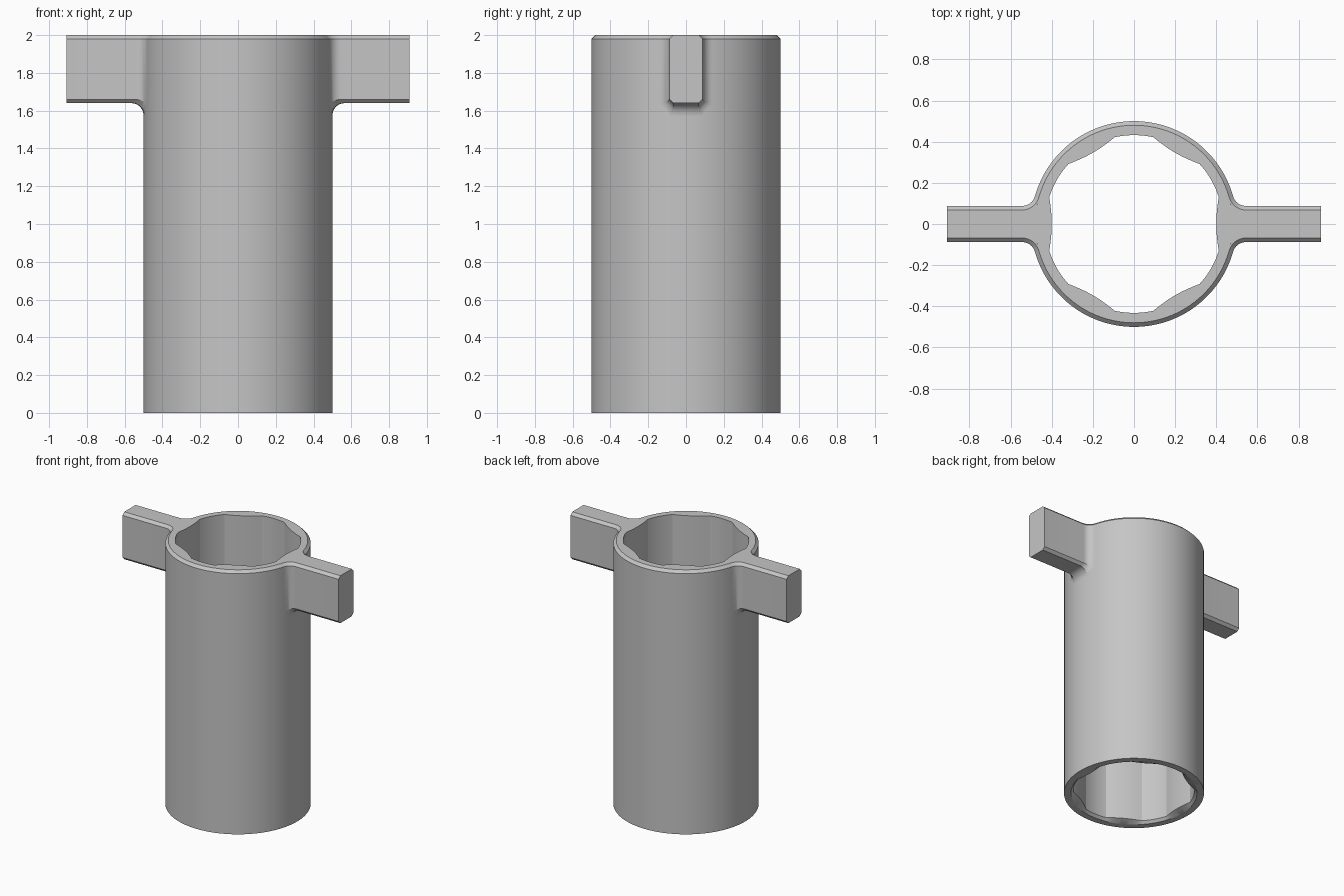
import bpy, bmesh
from math import sin, cos, pi, sqrt, radians
from mathutils import Vector

cube = bpy.data.objects.get("Cube")
if cube:
    bpy.data.objects.remove(cube, do_unlink=True)

HEIGHT = 2.0
RADIUS = 0.5
CHAMFER = 0.02
FILLET = 0.065
SEGMENTS = 144

grey = bpy.data.materials.new("plain grey")
grey.use_nodes = True
grey.diffuse_color = (0.56, 0.56, 0.56, 1)
grey.node_tree.nodes["Principled BSDF"].inputs["Base Color"].default_value = grey.diffuse_color


def finish(bm, name):
    bmesh.ops.recalc_face_normals(bm, faces=bm.faces)
    mesh = bpy.data.meshes.new(name)
    bm.to_mesh(mesh)
    bm.free()
    obj = bpy.data.objects.new(name, mesh)
    bpy.context.collection.objects.link(obj)
    mesh.materials.append(grey)
    bpy.ops.object.select_all(action='DESELECT')
    obj.select_set(True)
    bpy.context.view_layer.objects.active = obj
    bpy.ops.object.shade_smooth_by_angle(angle=radians(22))
    return obj


def bore_radius(a):
    """Six round lobes joined by faces that bulge slightly inward."""
    lobe, half = 0.432, radians(17.5)
    off = (a + pi / 6) % (pi / 3) - pi / 6      # angle from the middle of a face
    if abs(off) >= half - 1e-4:
        return lobe
    flat = lobe * cos(half)
    x = flat - 0.012 * (1 - (off / half) ** 2)
    return x / cos(off)


# Socket tube: closed loop of rings around the wall section
bm = bmesh.new()
sections = [
    (lambda a: RADIUS, 0),
    (lambda a: RADIUS, HEIGHT - CHAMFER),
    (lambda a: RADIUS - CHAMFER, HEIGHT),
    (bore_radius, HEIGHT),
    (bore_radius, CHAMFER),
    (lambda a: 0.45, 0),
]
angles = [2 * pi * i / SEGMENTS for i in range(SEGMENTS)]
rings = [[bm.verts.new((f(a) * cos(a), f(a) * sin(a), z)) for a in angles]
         for f, z in sections]
for k, ring in enumerate(rings):
    other = rings[(k + 1) % len(rings)]
    for i in range(SEGMENTS):
        j = (i + 1) % SEGMENTS
        bm.faces.new((ring[i], ring[j], other[j], other[i]))
finish(bm, "socket_tube")


def fillet_row(y, z, ny, nz, radius, fillet, tip, steps=8):
    """One lengthwise line of the handle, swept by a fillet onto the tube."""
    n = Vector((0, ny, nz))
    yc = y + ny * fillet
    xc = sqrt((radius + fillet) ** 2 - yc ** 2)
    centre = Vector((xc, yc, z + nz * fillet))
    start = -n * fillet
    end = Vector((xc, yc, 0)) * (-fillet / (radius + fillet))
    omega = start.angle(end)
    row = [Vector((tip, y, z))]
    for i in range(steps + 1):
        t = i / steps
        row.append(centre + (start * sin((1 - t) * omega) + end * sin(t * omega)) / sin(omega))
    return row


def handle(name, side):
    half, low, tip, c = 0.088, 1.64, 0.908, CHAMFER
    mitre = 0.414
    top_row = (half - c, HEIGHT, 1, 0, RADIUS - c, FILLET + c)
    flank = [(half, HEIGHT - c, 1, 0), (half, low + c, 1, -mitre), (half - c, low, mitre, -1)]
    under = [((half - c) * k / 4, low, 0, -1) for k in (3, 2, 1, 0)]
    half_section = [top_row] + [p + (RADIUS, FILLET) for p in flank + under]
    section = half_section + [(-p[0], p[1], -p[2]) + p[3:] for p in half_section[-2::-1]]

    bm = bmesh.new()
    grid = []
    for p in section:
        row = fillet_row(*p, tip)
        grid.append([bm.verts.new((side * v.x, side * v.y, v.z)) for v in row])
    for a, b in zip(grid, grid[1:]):
        for i in range(len(a) - 1):
            bm.faces.new((a[i], a[i + 1], b[i + 1], b[i]))
    bm.faces.new([row[0] for row in grid])       # end cap
    # Flat top, its inner end following the rim of the tube
    y_end = abs(grid[0][-1].co.y)
    arc = []
    for k in range(1, 8):
        y = y_end * (1 - k / 4)
        x = sqrt((RADIUS - c) ** 2 - y * y)
        arc.append(bm.verts.new((side * x, side * y, HEIGHT)))
    bm.faces.new(grid[0] + arc + grid[-1][::-1])
    return finish(bm, name)


# Two handles on opposite sides
handle("left_handle", 1)
handle("right_handle", -1)
